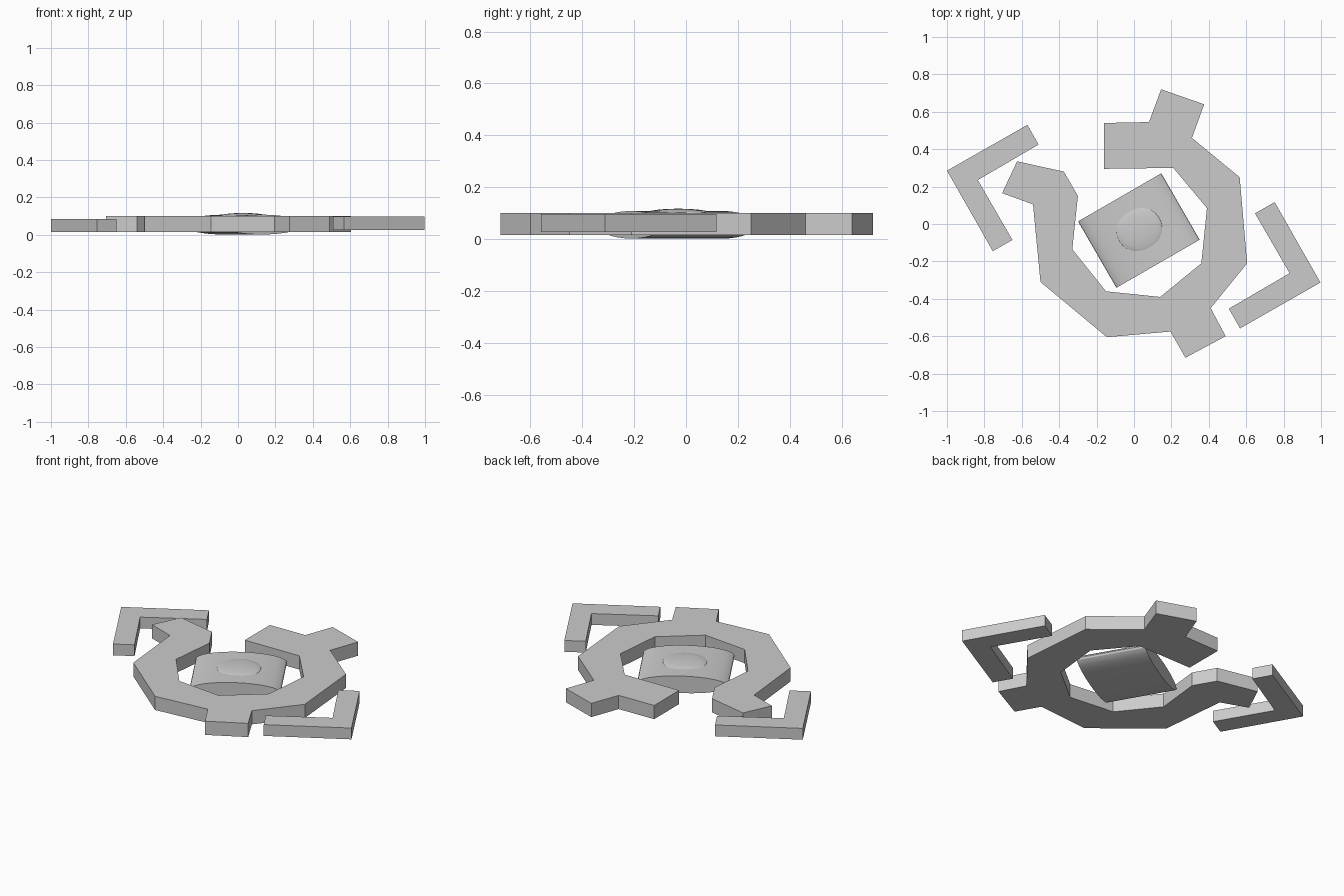
import bpy, bmesh
from math import radians
from mathutils import Matrix, Vector

cube = bpy.data.objects.get("Cube")
if cube:
    bpy.data.objects.remove(cube, do_unlink=True)

# Single neutral colour
grey = bpy.data.materials.new("light_grey")
grey.use_nodes = True
grey.diffuse_color = (0.6, 0.6, 0.6, 1)
shader = next(n for n in grey.node_tree.nodes if n.type == 'BSDF_PRINCIPLED')
shader.inputs["Base Color"].default_value = (0.6, 0.6, 0.6, 1)


def finish(name, bm):
    bmesh.ops.recalc_face_normals(bm, faces=bm.faces[:])
    mesh = bpy.data.meshes.new(name)
    bm.to_mesh(mesh)
    bm.free()
    mesh.materials.append(grey)
    obj = bpy.data.objects.new(name, mesh)
    bpy.context.collection.objects.link(obj)
    return obj


def plate(name, outline, bottom, top):
    """Extrude a flat outline into a plate."""
    bm = bmesh.new()
    face = bm.faces.new([bm.verts.new((x, y, bottom)) for x, y in outline])
    out = bmesh.ops.extrude_face_region(bm, geom=[face])
    moved = [v for v in out["geom"] if isinstance(v, bmesh.types.BMVert)]
    bmesh.ops.translate(bm, verts=moved, vec=(0, 0, top - bottom))
    return finish(name, bm)


# Open angular ring with tabs and a bent arm
plate("open_ring", [
    (-.16, .54), (.08, .545), (.145, .72), (.375, .64), (.31, .46),
    (.565, .25), (.605, -.21), (.41, -.45), (.49, -.6), (.275, -.715),
    (.195, -.575), (-.145, -.605), (-.5, -.31), (-.54, .105),
    (-.705, .165), (-.625, .335), (-.375, .28), (-.3, .15),
    (-.33, -.135), (-.15, -.36), (.14, -.39), (.36, -.21),
    (.39, .085), (.21, .3), (-.16, .295)], .015, .1)

# Two outer L-shaped brackets, one the half-turn of the other
bracket = [(-1, .285), (-.57, .53), (-.51, .425),
           (-.835, .235), (-.65, -.085), (-.755, -.145)]
plate("left_side_bracket", bracket, .015, .085)
plate("right_side_bracket", [(-x - .003, -y - .028) for x, y in bracket], .027, .097)

# Flattened cylinder lying in the middle
turn = Matrix.Rotation(radians(30), 4, 'Z')
bm = bmesh.new()
bmesh.ops.create_cone(
    bm, cap_ends=True, segments=32, radius1=1, radius2=1, depth=.41,
    matrix=Matrix.Translation((.026, -.035, .055)) @ turn
    @ Matrix.Diagonal((.257, 1, .053, 1)) @ Matrix.Rotation(radians(90), 4, 'X'))
core = finish("core_block", bm)

# Shallow dome on top of the core
bm = bmesh.new()
bmesh.ops.create_uvsphere(
    bm, u_segments=32, v_segments=16, radius=1,
    matrix=Matrix.Translation((.028, -.03, .1)) @ Matrix.Diagonal((.124, .124, .017, 1)))
dome = finish("core_dome", bm)

# Smooth the rounded parts, keeping rims crisp
for obj in (core, dome):
    bpy.ops.object.select_all(action='DESELECT')
    obj.select_set(True)
    bpy.context.view_layer.objects.active = obj
    bpy.ops.object.shade_smooth_by_angle(angle=radians(30))
